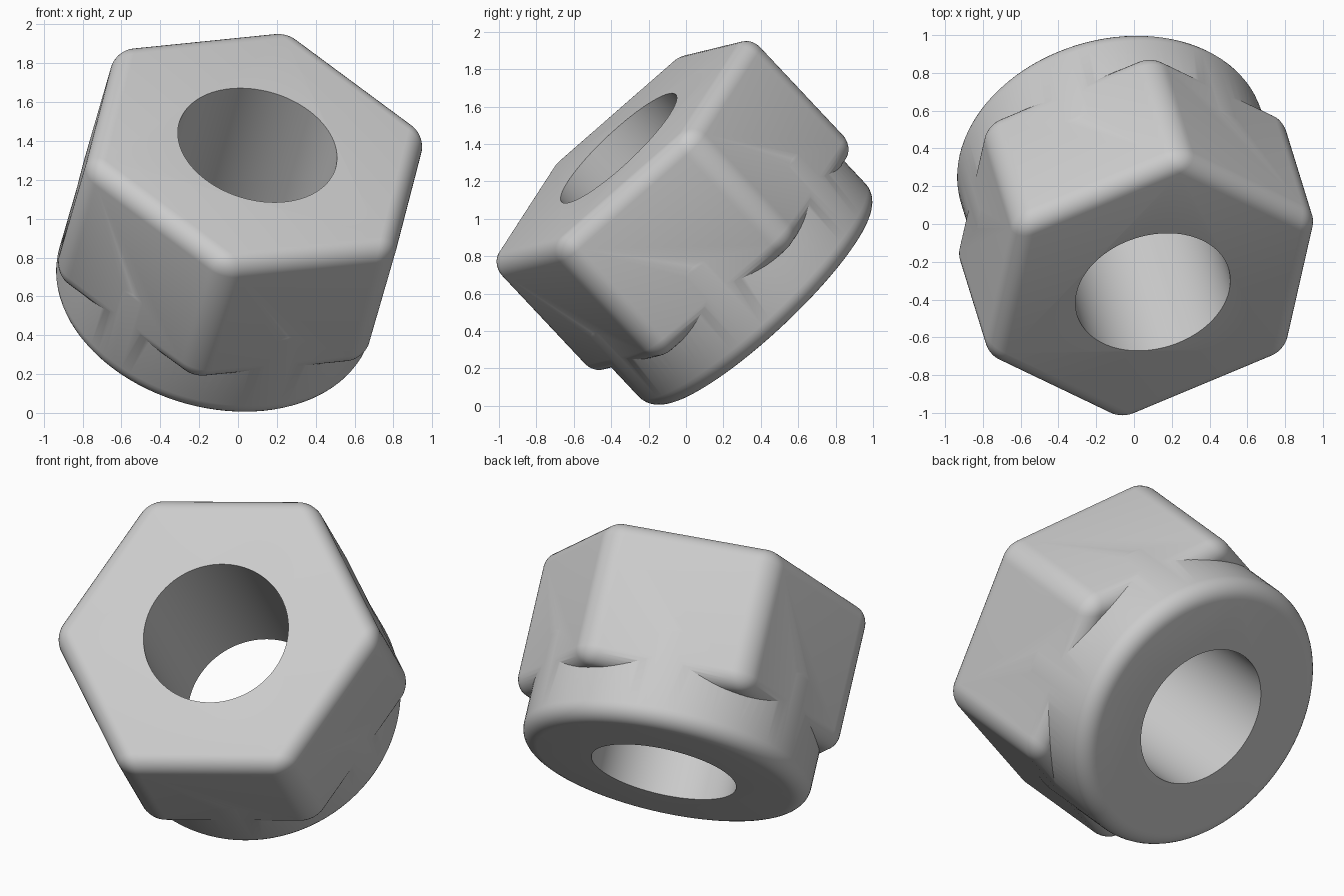
import bpy, bmesh, math
from mathutils import Matrix, Vector

cube = bpy.data.objects.get("Cube")
if cube:
    bpy.data.objects.remove(cube, do_unlink=True)

# One plain grey
grey = bpy.data.materials.new("plain grey")
grey.use_nodes = True
colour = (0.6, 0.6, 0.6, 1)
grey.diffuse_color = colour
grey.node_tree.nodes["Principled BSDF"].inputs["Base Color"].default_value = colour

# Tilted frame: origin at the centre of the top face, local z along the bore
axis = Vector((0.207, -0.67, 0.713)).normalized()
corner = Vector((0.172, 0.731, 0.66))
corner = (corner - axis * corner.dot(axis)).normalized()
frame = Matrix((corner, axis.cross(corner), axis)).transposed().to_4x4()
frame.translation = (0.10, -0.36, 1.378)


def prism(name, sides, radius, bottom, top):
    """Upright prism with its first corner on local +x."""
    bm = bmesh.new()
    ring = [bm.verts.new((radius * math.cos(2 * math.pi * i / sides),
                          radius * math.sin(2 * math.pi * i / sides), bottom))
            for i in range(sides)]
    base = bm.faces.new(ring)
    top_part = bmesh.ops.extrude_face_region(bm, geom=[base], use_keep_orig=True)["geom"]
    bmesh.ops.translate(bm, vec=(0, 0, top - bottom),
                        verts=[g for g in top_part if isinstance(g, bmesh.types.BMVert)])
    bmesh.ops.recalc_face_normals(bm, faces=bm.faces)
    mesh = bpy.data.meshes.new(name)
    bm.to_mesh(mesh)
    bm.free()
    mesh.materials.append(grey)
    obj = bpy.data.objects.new(name, mesh)
    bpy.context.collection.objects.link(obj)
    obj.matrix_world = frame
    return obj


def round_edges(obj, width):
    mod = obj.modifiers.new("rounding", "BEVEL")
    mod.width, mod.segments = width, 8
    mod.limit_method, mod.angle_limit = "ANGLE", math.radians(40)


def combine(obj, other, operation):
    mod = obj.modifiers.new(operation.lower(), "BOOLEAN")
    mod.operation, mod.object, mod.solver = operation, other, "EXACT"


# Rounded hexagonal body
nut = prism("hex_nut", 6, 0.957, -0.86, 0)
round_edges(nut, 0.095)

# Round collar, and the bore through both
collar = prism("collar", 96, 0.832, -1.164, -0.5)
round_edges(collar, 0.1)
bore = prism("bore_cutter", 96, 0.419, -2, 1)
combine(nut, collar, "UNION")
combine(nut, bore, "DIFFERENCE")

# Bake the result and drop the helpers
bpy.context.view_layer.update()
baked = bpy.data.meshes.new_from_object(
    nut.evaluated_get(bpy.context.evaluated_depsgraph_get()))
nut.modifiers.clear()
nut.data = baked
for helper in (collar, bore):
    bpy.data.objects.remove(helper, do_unlink=True)

bpy.ops.object.select_all(action="DESELECT")
nut.select_set(True)
bpy.context.view_layer.objects.active = nut
bpy.ops.object.shade_smooth_by_angle(angle=math.radians(30))
